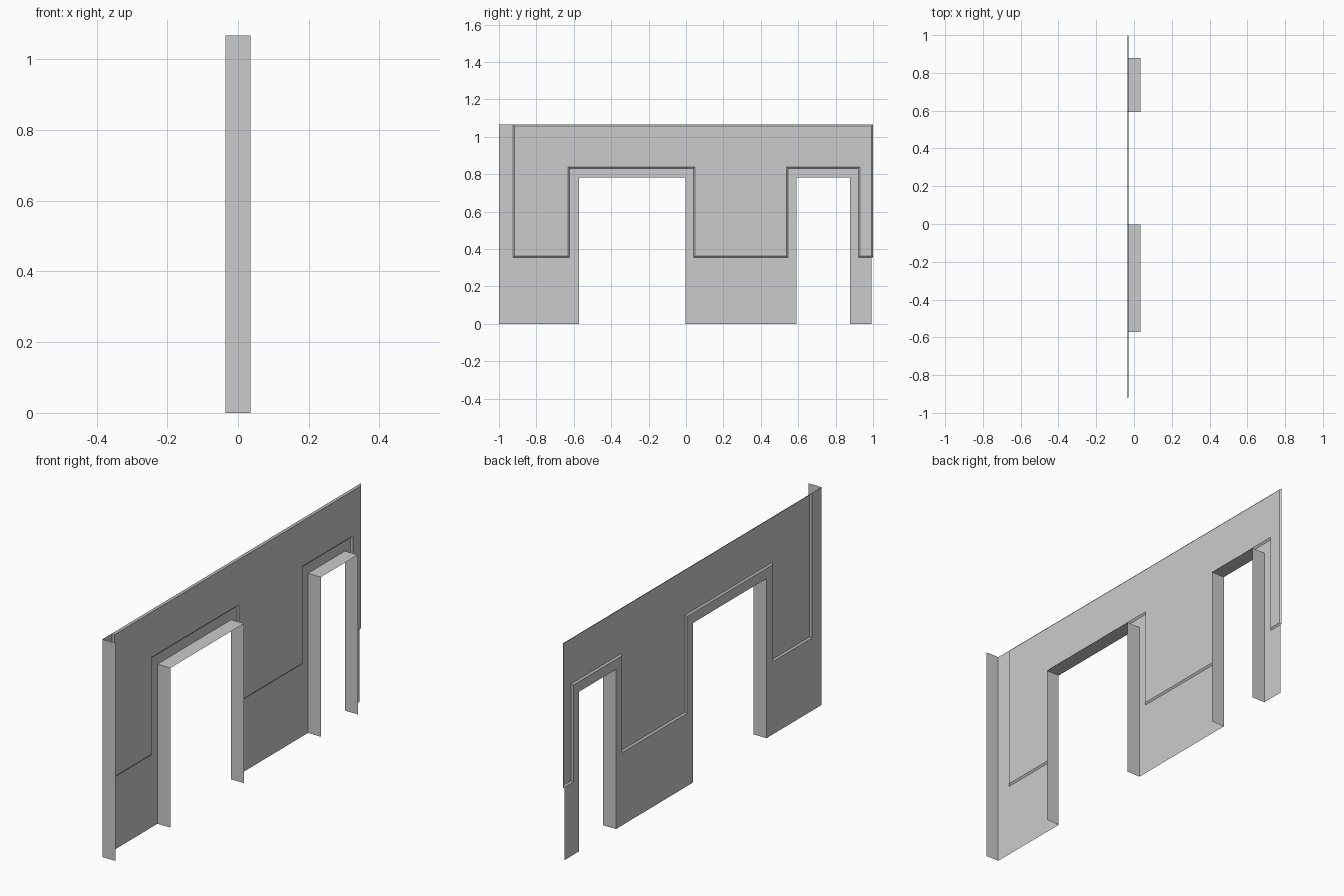
import bpy
from mathutils import Vector

if "Cube" in bpy.data.objects:
    bpy.data.objects.remove(bpy.data.objects["Cube"])

BACK, FRONT = -0.035, 0.035      # wall skin plane and reveal depth
TOP, LEDGE, HEAD, LINTEL = 1.067, 0.356, 0.831, 0.782
INSET, RECESS = 0.008, 0.007     # sloped border of the recessed panel


def make(name, verts, faces):
    mesh = bpy.data.meshes.new(name)
    mesh.from_pydata(verts, [], faces)
    mesh.update()
    obj = bpy.data.objects.new(name, mesh)
    bpy.context.collection.objects.link(obj)
    return obj


def at_x(x, profile):
    return [(x, y, z) for y, z in profile]


def inset(profile, d):
    """Offset a counter-clockwise right-angled outline inward."""
    out = []
    for i, p in enumerate(profile):
        p = Vector(p)
        a = (p - Vector(profile[i - 1])).normalized()
        b = (Vector(profile[(i + 1) % len(profile)]) - p).normalized()
        out.append(tuple(p + d * Vector((-a.y - b.y, a.x + b.x))))
    return out


def reveal(name, path):
    """Strip running from the wall skin out to the front plane."""
    n = len(path)
    make(name, at_x(BACK, path) + at_x(FRONT, path),
         [(i, i + 1, n + i + 1, n + i) for i in range(n - 1)])


# Door openings
door_wide = [(-0.573, 0), (-0.573, LINTEL), (-0.003, LINTEL), (-0.003, 0)]
door_narrow = [(0.592, 0), (0.592, LINTEL), (0.878, LINTEL), (0.878, 0)]

# Stepped line where the lower wall meets the upper panel
step = [(-0.924, LEDGE), (-0.622, LEDGE), (-0.622, HEAD), (0.041, HEAD),
        (0.041, LEDGE), (0.546, LEDGE), (0.546, HEAD), (0.922, HEAD),
        (0.922, LEDGE)]

# Lower wall skin with plinth and door surrounds
lower = ([(-1, 0)] + door_wide + door_narrow + [(0.991, 0), (0.991, LEDGE)]
         + step[::-1] + [(-0.924, TOP), (-1, TOP)])
make("lower_wall", at_x(BACK, lower), [tuple(reversed(range(len(lower))))])

# Recessed upper panel with its sloped border
outer = step + [(1, LEDGE), (1, TOP), (-0.924, TOP)]
n = len(outer)
make("upper_panel",
     at_x(BACK, outer) + at_x(BACK + RECESS, inset(outer, INSET)),
     [tuple(reversed(range(n, 2 * n)))]
     + [(i, n + i, n + (i + 1) % n, (i + 1) % n) for i in range(n)])

# Door reveals and end return
reveal("wide_door_reveal", door_wide)
reveal("narrow_door_reveal", door_narrow)
reveal("end_return", [(-1, 0), (-1, TOP)])
